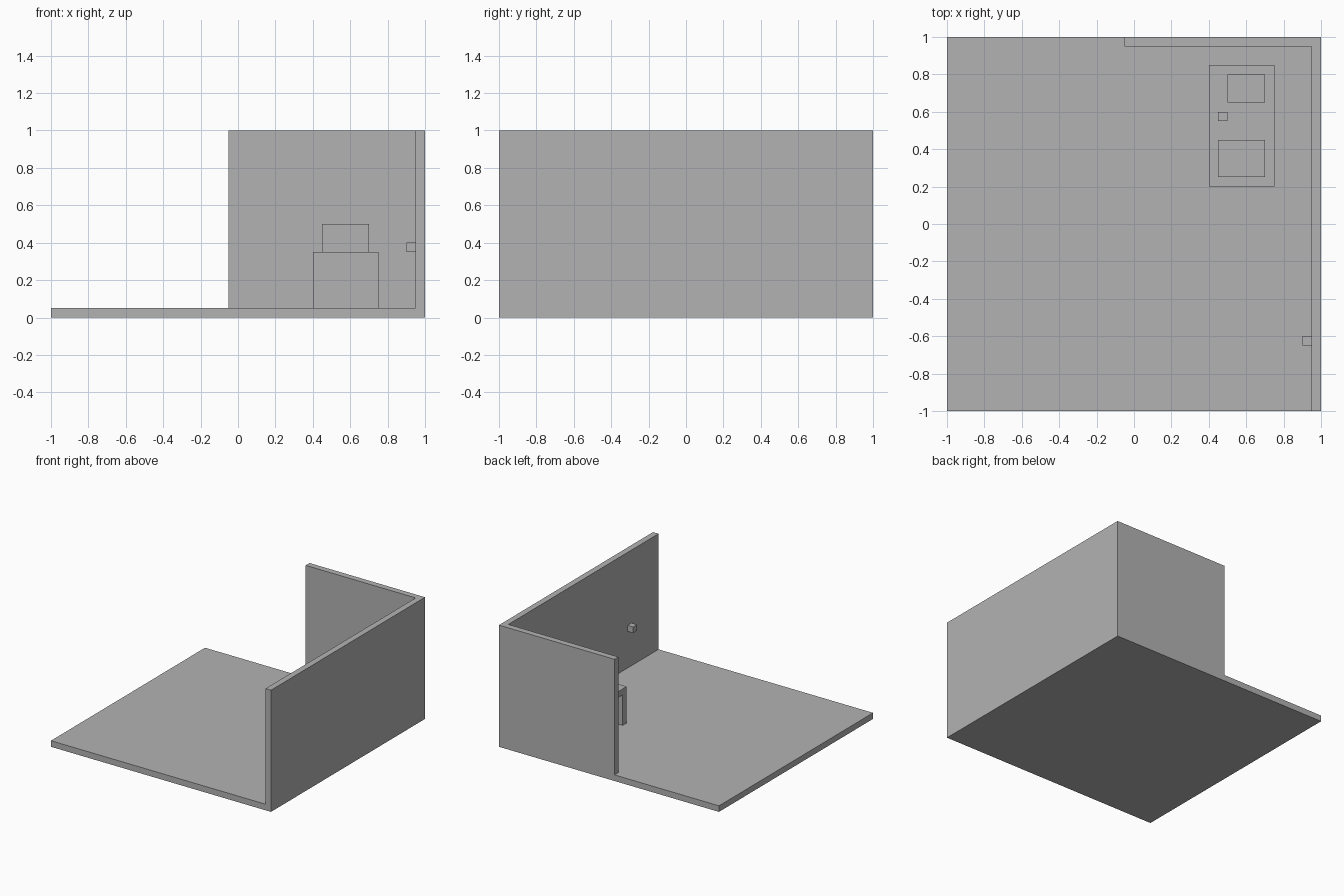
import bpy
import bmesh
from mathutils import Vector

cube = bpy.data.objects.get("Cube")
if cube:
    bpy.data.objects.remove(cube, do_unlink=True)

# One plain grey for everything
grey = bpy.data.materials.new("plain grey")
grey.use_nodes = True
colour = (0.45, 0.45, 0.45, 1)
grey.diffuse_color = colour
grey.node_tree.nodes["Principled BSDF"].inputs["Base Color"].default_value = colour


def prism(name, start, direction, outline):
    """Extrude a flat outline of 3D points along a direction."""
    bm = bmesh.new()
    face = bm.faces.new([bm.verts.new(Vector(start) + Vector(p)) for p in outline])
    result = bmesh.ops.extrude_face_region(bm, geom=[face])
    moved = [v for v in result["geom"] if isinstance(v, bmesh.types.BMVert)]
    bmesh.ops.translate(bm, verts=moved, vec=direction)
    bmesh.ops.recalc_face_normals(bm, faces=bm.faces)
    mesh = bpy.data.meshes.new(name)
    bm.to_mesh(mesh)
    bm.free()
    mesh.materials.append(grey)
    obj = bpy.data.objects.new(name, mesh)
    bpy.context.collection.objects.link(obj)
    return obj


def box(name, low, high):
    w, d, h = (b - a for a, b in zip(low, high))
    return prism(name, low, (0, 0, h), [(0, 0, 0), (w, 0, 0), (w, d, 0), (0, d, 0)])


T = 0.05  # thickness shared by panels and small items

# Floor and side wall as one L profile, run front to back
l_shape = [(-1, 0), (1, 0), (1, 1), (1 - T, 1), (1 - T, T), (-1, T)]
prism("floor_and_side_wall", (0, -1, 0), (0, 2, 0), [(x, 0, z) for x, z in l_shape])
box("back_wall", (-T, 1 - T, T), (1 - T, 1, 1))

# Desk: top and two end panels as one arch profile, run across
front, back, top = 0.2, 0.85, 0.35
arch = [(front, T), (front + T, T), (front + T, top - T), (back - T, top - T),
        (back - T, T), (back, T), (back, top), (front, top)]
prism("desk", (0.4, 0, 0), (0.35, 0, 0), [(0, y, z) for y, z in arch])

# Stack of books and other items on the desk
for i in range(3):
    z = top + i * T
    box(f"book_{i + 1}", (0.45, 0.25, z), (0.7, 0.45, z + T))
box("desk_box", (0.5, 0.65, top), (0.7, 0.8, top + T))
box("desk_cup", (0.45, 0.55, top), (0.5, 0.6, top + T))

# Small knob on the side wall
box("wall_knob", (0.9, -0.65, top), (0.95, -0.6, top + T))
